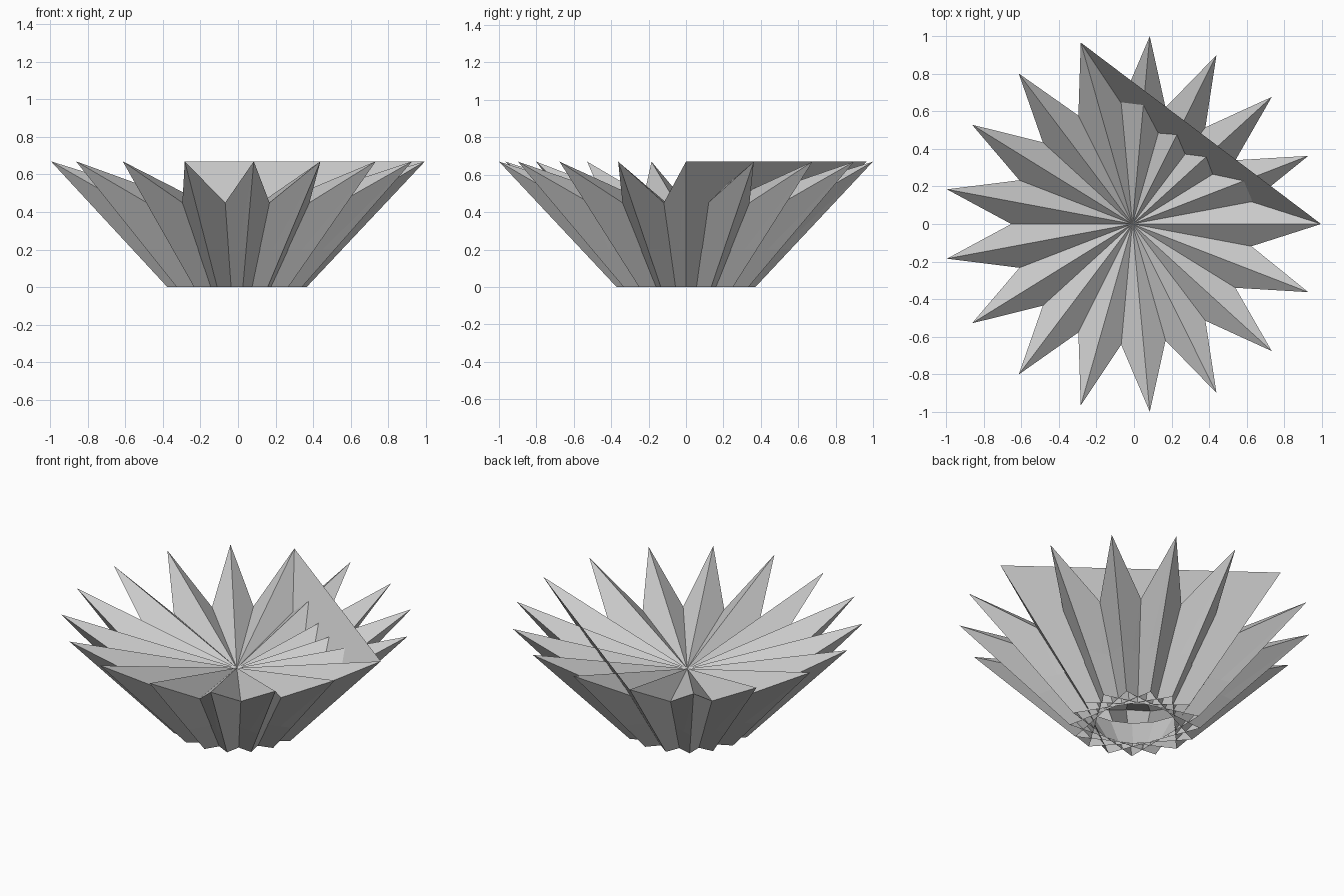
import bpy
from math import cos, sin, pi

if "Cube" in bpy.data.objects:
    bpy.data.objects.remove(bpy.data.objects["Cube"])

N = 17                                # number of star points
SHIFT = -0.0086                       # centres the odd-sided star on x
R_TIP, Z_TIP = 1.004, 0.67            # rim points
R_VALLEY, Z_VALLEY = 0.645, 0.45      # rim notches
R_FOOT, R_FOOT_VALLEY = 0.373, 0.30   # foot star
Z_CENTRE = 0.36                       # middle of the dish

grey = bpy.data.materials.new("grey")
grey.diffuse_color = (0.6, 0.6, 0.6, 1)
grey.use_nodes = True
grey.node_tree.nodes["Principled BSDF"].inputs["Base Color"].default_value = grey.diffuse_color


def polar(r, step, z):
    a = step * pi / N                 # even steps are points, odd are notches
    return (r * cos(a) + SHIFT, r * sin(a), z)


def make(name, verts, faces):
    me = bpy.data.meshes.new(name)
    me.from_pydata(verts, [], faces)
    me.materials.append(grey)
    ob = bpy.data.objects.new(name, me)
    bpy.context.collection.objects.link(ob)
    return ob


def foot_wall(name, step, z):
    # leaning wall over the chord between two points five apart
    r = R_FOOT + (R_TIP - R_FOOT) * z / Z_TIP
    return make(name, [polar(R_FOOT, step, 0), polar(R_FOOT, step + 10, 0),
                       polar(r, step + 10, z), polar(r, step, z)], [(0, 1, 2, 3)])


M = 2 * N
rim = [polar(*((R_VALLEY, i, Z_VALLEY) if i % 2 else (R_TIP, i, Z_TIP))) for i in range(M)]
foot = [polar(R_FOOT_VALLEY if i % 2 else R_FOOT, i, 0) for i in range(M)]

# pleated dish
make("pleated_dish", rim + [(SHIFT, 0, Z_CENTRE)],
     [(i, (i + 1) % M, M) for i in range(M)])

# pleated outer wall
make("outer_wall", rim + foot,
     [f for i in range(M) for j in [(i + 1) % M]
      for f in ((M + i, M + j, j), (M + i, j, i))])

# tall panel crossing the dish between two points
foot_wall("tall_panel", 0, Z_TIP)

# low crossing walls inside the foot
for k in range(1, N):
    foot_wall(f"inner_wall_{k}", 2 * k, 0.2)
